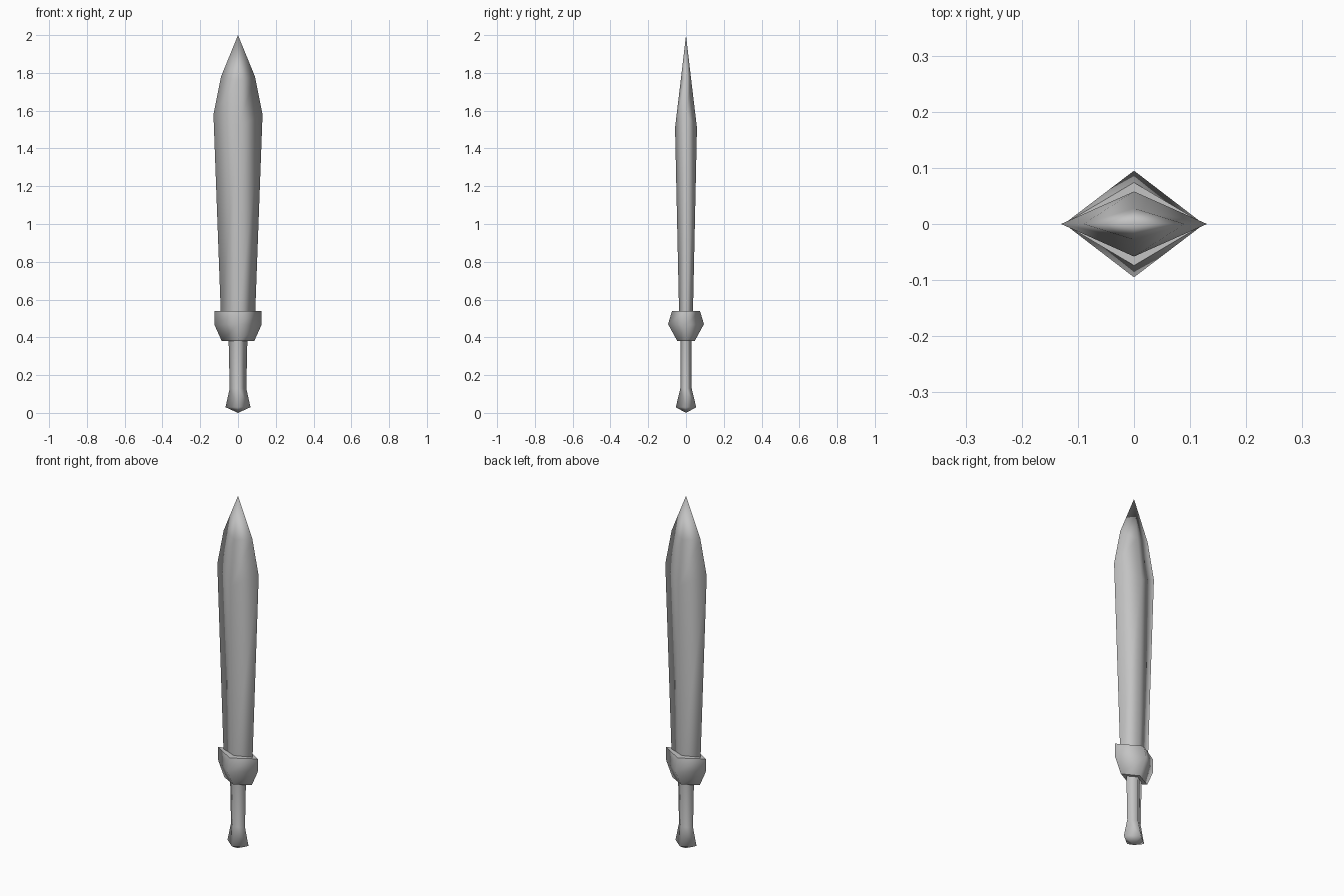
import bpy
import bmesh

cube = bpy.data.objects.get("Cube")
if cube:
    bpy.data.objects.remove(cube, do_unlink=True)

steel = bpy.data.materials.new("grey steel")
steel.use_nodes = True
grey = (0.55, 0.55, 0.55, 1)
steel.diffuse_color = grey
steel.node_tree.nodes["Principled BSDF"].inputs["Base Color"].default_value = grey


def diamond_loft(name, rings, tip=None, sharp_rims=False):
    """Skin diamond sections given as (side x, side z, ridge y, ridge z)."""
    bm = bmesh.new()
    loops = []
    for x, xz, y, yz in rings:
        corners = [(x, 0, xz), (0, y, yz), (-x, 0, xz), (0, -y, yz)]
        loops.append([bm.verts.new(c) for c in corners])
    for low, high in zip(loops, loops[1:]):
        for i in range(4):
            j = (i + 1) % 4
            bm.faces.new((low[i], low[j], high[j], high[i]))
    # Close the ends with a point or a flat cap
    caps = [bm.faces.new(loops[0][::-1])]
    if tip is not None:
        end = bm.verts.new((0, 0, tip))
        for i in range(4):
            bm.faces.new((loops[-1][i], loops[-1][(i + 1) % 4], end))
    else:
        caps.append(bm.faces.new(loops[-1]))
    bmesh.ops.recalc_face_normals(bm, faces=bm.faces)
    for face in bm.faces:
        face.smooth = True
    if sharp_rims:
        for cap in caps:
            for edge in cap.edges:
                edge.smooth = False
    mesh = bpy.data.meshes.new(name)
    bm.to_mesh(mesh)
    bm.free()
    mesh.materials.append(steel)
    obj = bpy.data.objects.new(name, mesh)
    bpy.context.collection.objects.link(obj)
    return obj


# Leaf-shaped blade with a central ridge
diamond_loft("blade", [
    (0.09, 0.5, 0.036, 0.5),
    (0.13, 1.58, 0.058, 1.51),
    (0.09, 1.78, 0.028, 1.76),
], tip=2.0, sharp_rims=True)

# Collar-like guard
diamond_loft("guard", [
    (0.086, 0.38, 0.046, 0.38),
    (0.124, 0.465, 0.095, 0.47),
    (0.125, 0.54, 0.074, 0.54),
], sharp_rims=True)

# Grip flaring into the pommel, closed by a shallow point below
diamond_loft("grip_and_pommel", [
    (0.05, 0.4, 0.03, 0.4),
    (0.044, 0.13, 0.03, 0.13),
    (0.066, 0.03, 0.054, 0.03),
], tip=0.0, sharp_rims=True)
